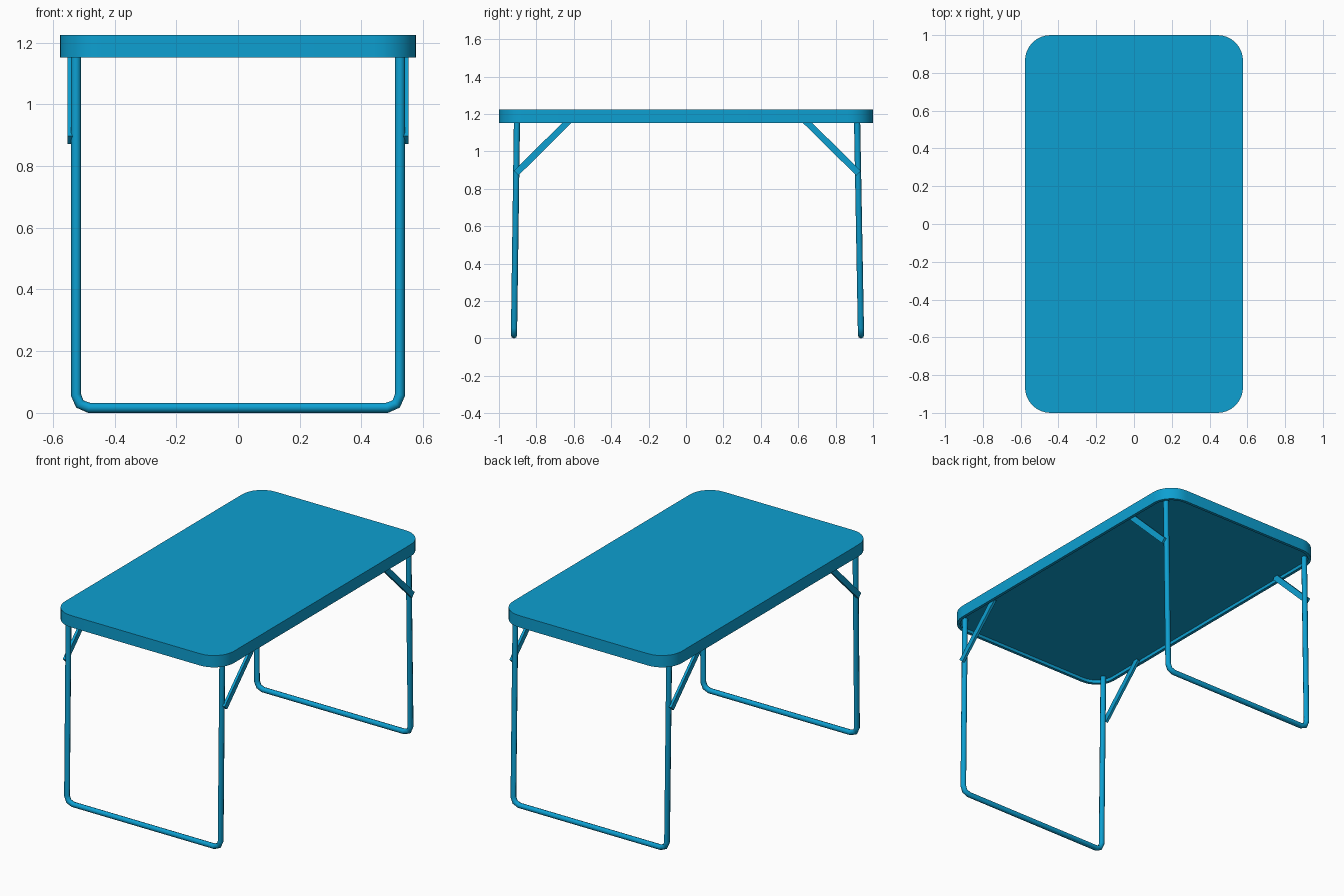
import bpy, bmesh, math
from mathutils import Vector

cube = bpy.data.objects.get("Cube")
if cube:
    bpy.data.objects.remove(cube, do_unlink=True)

TOP_Z, RIM_Z, CEILING_Z = 1.225, 1.152, 1.172
TUBE = 0.0165

blue = bpy.data.materials.new("table blue")
blue.use_nodes = True
blue.diffuse_color = (0.004, 0.35, 0.64, 1)
blue.node_tree.nodes["Principled BSDF"].inputs["Base Color"].default_value = blue.diffuse_color


def finish(obj, angle=40):
    bpy.ops.object.select_all(action='DESELECT')
    obj.select_set(True)
    bpy.context.view_layer.objects.active = obj
    if obj.type == 'CURVE':
        bpy.ops.object.convert(target='MESH')
    bpy.ops.object.shade_smooth_by_angle(angle=math.radians(angle))


def mesh_object(name, bm):
    bmesh.ops.recalc_face_normals(bm, faces=bm.faces)
    mesh = bpy.data.meshes.new(name)
    bm.to_mesh(mesh)
    bm.free()
    mesh.materials.append(blue)
    obj = bpy.data.objects.new(name, mesh)
    bpy.context.collection.objects.link(obj)
    finish(obj)


def rounded_loop(bm, half_x, half_y, radius, z, steps=8):
    verts = []
    for k, (sx, sy) in enumerate([(1, 1), (-1, 1), (-1, -1), (1, -1)]):
        for i in range(steps + 1):
            a = math.pi / 2 * (k + i / steps)
            verts.append(bm.verts.new((sx * (half_x - radius) + radius * math.cos(a),
                                       sy * (half_y - radius) + radius * math.sin(a), z)))
    return verts


# Table top: rounded slab with a shallow recess inside the lower rim
bm = bmesh.new()
lip = 0.018
loops = [rounded_loop(bm, 0.577 - inset, 1 - inset, 0.135 - inset, z)
         for inset, z in [(0, TOP_Z), (0, RIM_Z), (lip, RIM_Z), (lip, CEILING_Z)]]
for a, b in zip(loops, loops[1:]):
    for i in range(len(a)):
        j = (i + 1) % len(a)
        bm.faces.new((a[i], a[j], b[j], b[i]))
bm.faces.new(loops[0])
bm.faces.new(loops[-1])
mesh_object("table_top", bm)


# U-shaped tube legs, splayed slightly outward
def leg_frame(name, y_top, y_foot):
    half, bend = 0.525, 0.042
    corner = [(half - bend + bend * math.sin(a), TUBE + bend - bend * math.cos(a))
              for a in (0, math.pi / 4, math.pi / 2)]
    side = corner + [(half, CEILING_Z + 0.01)]
    path = [(-x, z) for x, z in reversed(side)] + side
    curve = bpy.data.curves.new(name, 'CURVE')
    curve.dimensions = '3D'
    curve.bevel_depth = TUBE
    curve.bevel_resolution = 2
    curve.use_fill_caps = True
    spline = curve.splines.new('POLY')
    spline.points.add(len(path) - 1)
    for point, (x, z) in zip(spline.points, path):
        point.co = (x, y_foot + (y_top - y_foot) * z / RIM_Z, z, 1)
    curve.materials.append(blue)
    obj = bpy.data.objects.new(name, curve)
    bpy.context.collection.objects.link(obj)
    finish(obj, 50)


# Flat diagonal strut from leg to table top
def brace(name, side, low, high):
    low, high = Vector((0, *low)), Vector((0, *high))
    along = (high - low).normalized()
    across = Vector((1, 0, 0)).cross(along) * 0.0175
    bm = bmesh.new()
    outline = [low - across, low + across, high + across, high - across]
    face = bm.faces.new([bm.verts.new(p + Vector((side * 0.537, 0, 0))) for p in outline])
    new = bmesh.ops.extrude_face_region(bm, geom=[face])["geom"]
    bmesh.ops.translate(bm, vec=(side * 0.016, 0, 0),
                        verts=[v for v in new if isinstance(v, bmesh.types.BMVert)])
    mesh_object(name, bm)


for end, y_top, y_foot, y_low, y_high in [("front", -0.904, -0.92, -0.908, -0.617),
                                          ("back", 0.915, 0.936, 0.922, 0.63)]:
    leg_frame(end + "_leg_frame", y_top, y_foot)
    for label, side in [("left", 1), ("right", -1)]:
        brace(f"{end}_{label}_brace", side, (y_low, 0.884), (y_high, CEILING_Z))
